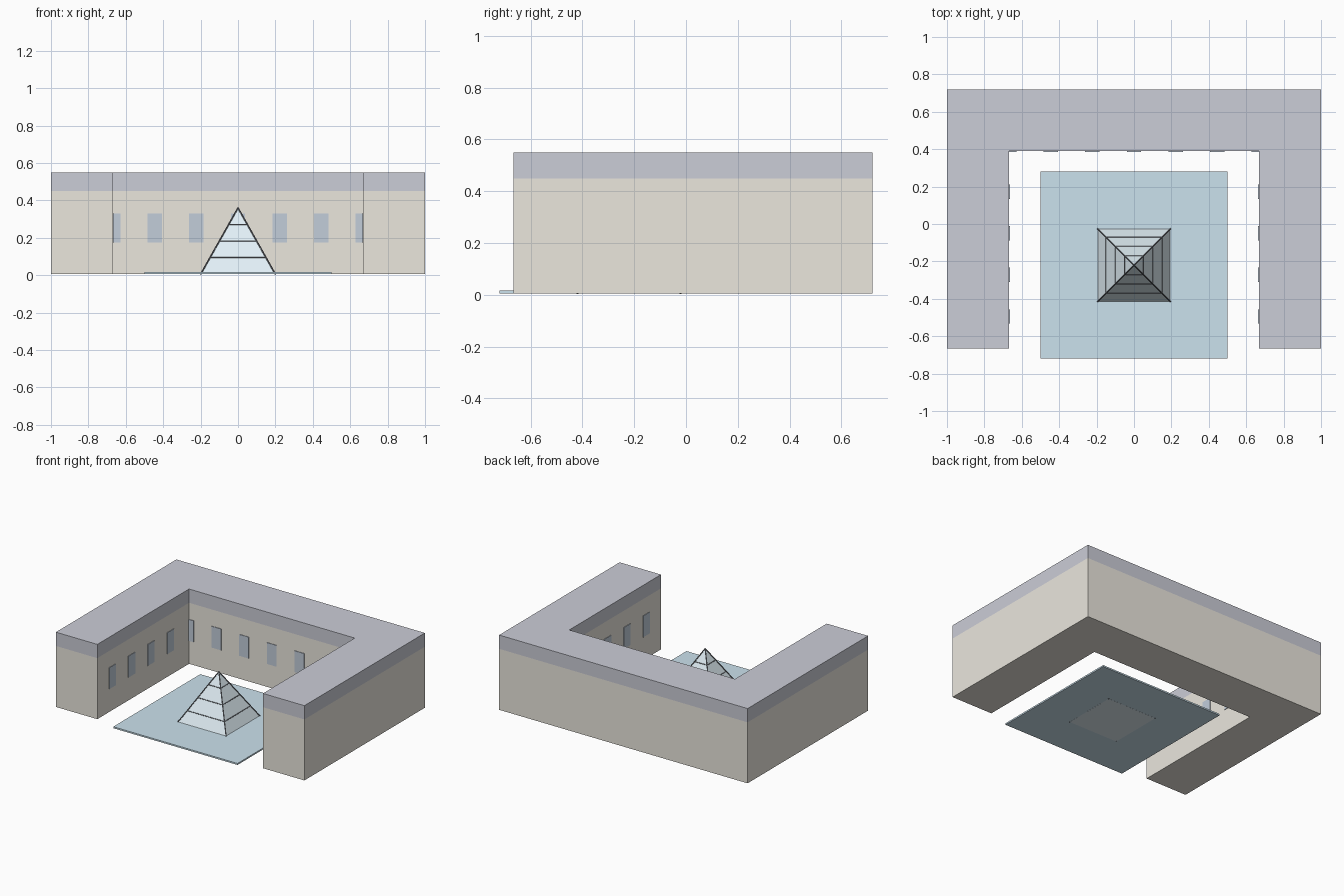
import bpy, bmesh
from mathutils import Vector

if "Cube" in bpy.data.objects:
    bpy.data.objects.remove(bpy.data.objects["Cube"])


def material(name, rgb):
    m = bpy.data.materials.new(name)
    m.diffuse_color = (*rgb, 1)
    m.use_nodes = True
    m.node_tree.nodes["Principled BSDF"].inputs["Base Color"].default_value = m.diffuse_color
    return m


STONE = material("stone", (0.83, 0.80, 0.73))
SLATE = material("slate", (0.60, 0.61, 0.68))
WATER = material("water", (0.60, 0.76, 0.85))
GLASS = material("glass", (0.76, 0.87, 0.93))
PANE = material("pane", (0.54, 0.61, 0.70))
METAL = material("metal", (0.15, 0.16, 0.18))


def finish(name, bm, *mats):
    bmesh.ops.recalc_face_normals(bm, faces=bm.faces)
    me = bpy.data.meshes.new(name)
    bm.to_mesh(me)
    bm.free()
    for m in mats:
        me.materials.append(m)
    ob = bpy.data.objects.new(name, me)
    bpy.context.collection.objects.link(ob)
    return ob


def box(name, center, size, mat):
    bm = bmesh.new()
    bmesh.ops.create_cube(bm, size=1)
    for v in bm.verts:
        v.co = Vector(a * s + c for a, s, c in zip(v.co, size, center))
    return finish(name, bm, mat)


def bar(bm, a, b, r):
    # thin square bar between two points
    a, b = Vector(a), Vector(b)
    d = b - a
    mat = d.to_track_quat('Z', 'Y').to_matrix().to_4x4()
    mat.translation = (a + b) / 2
    bmesh.ops.create_cone(bm, cap_ends=True, segments=8, radius1=r, radius2=r,
                          depth=d.length, matrix=mat)


BASE, EAVES, TOP = 0.006, 0.45, 0.55
INNER, BACK = 0.667, 0.39

# U-shaped palace: stone walls with a slate roof band on top
half = [(1, 0.72), (1, -0.665), (INNER, -0.665), (INNER, BACK)]
outline = half + [(-x, y) for x, y in reversed(half)]
bm = bmesh.new()
rings = [[bm.verts.new((x, y, z)) for x, y in outline] for z in (BASE, EAVES, TOP)]
bm.faces.new(rings[0])
bm.faces.new(rings[2]).material_index = 1
n = len(outline)
for k in range(2):
    for i in range(n):
        j = (i + 1) % n
        f = bm.faces.new((rings[k][i], rings[k][j], rings[k + 1][j], rings[k + 1][i]))
        f.material_index = k
finish("palace_building", bm, STONE, SLATE)

# Windows on the three courtyard walls
STEP, WZ = 0.2225, 0.252
for i in range(-3, 4):
    box("back_window", (i * STEP, BACK, WZ), (0.077, 0.008, 0.155), PANE)
for side in (-1, 1):
    for i in range(4):
        box("wing_window", (side * INNER, 0.173 - i * STEP, WZ),
            (0.008, 0.077, 0.155), PANE)

# Courtyard pool
CY = -0.22
box("pool", (0, CY, 0.0115), (1.0, 1.0, 0.011), WATER)

# Glass pyramid
APEX, R = 0.36, 0.2
SQUARE = [(-1, -1), (1, -1), (1, 1), (-1, 1)]
PB = 0.005


def level(t):
    # corners of the pyramid's cross-section at height fraction t
    return [Vector((x * R * (1 - t), CY + y * R * (1 - t), PB + (APEX - PB) * t))
            for x, y in SQUARE]


bm = bmesh.new()
base = [bm.verts.new(c) for c in level(0)]
tip = bm.verts.new((0, CY, APEX))
bm.faces.new(base)
for i in range(4):
    bm.faces.new((base[i], base[(i + 1) % 4], tip))
finish("glass_pyramid", bm, GLASS)

# Metal frame: corner ribs and three horizontal rings
bm = bmesh.new()
for c in level(0):
    bar(bm, c, (0, CY, APEX), 0.004)
for t in (0.25, 0.5, 0.75):
    ring = level(t)
    for i in range(4):
        bar(bm, ring[i], ring[(i + 1) % 4], 0.0025)
finish("pyramid_frame", bm, METAL)
